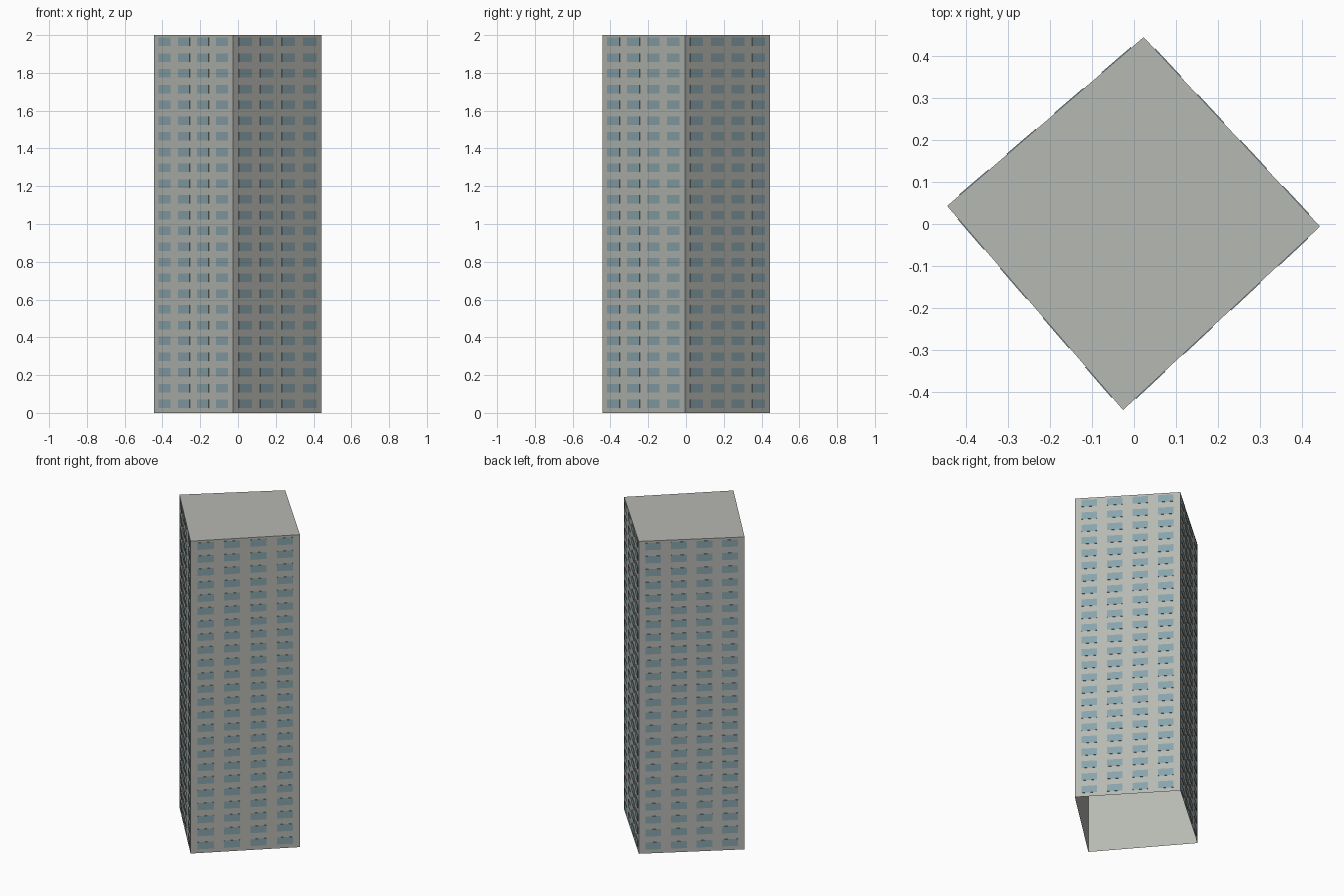
import bpy
import bmesh
from mathutils import Vector

cube = bpy.data.objects.get("Cube")
if cube:
    bpy.data.objects.remove(cube, do_unlink=True)

HEIGHT = 2.0
FLOORS, COLUMNS = 24, 4
CORNERS = [Vector(p) for p in ((-0.445, 0.043, 0), (-0.026, -0.443, 0),
                               (0.443, -0.006, 0), (0.023, 0.445, 0))]
UP = Vector((0, 0, 1))


def material(name, colour):
    mat = bpy.data.materials.new(name)
    mat.use_nodes = True
    mat.diffuse_color = (*colour, 1)
    bsdf = next(n for n in mat.node_tree.nodes if n.type == "BSDF_PRINCIPLED")
    bsdf.inputs["Base Color"].default_value = (*colour, 1)
    bsdf.inputs["Roughness"].default_value = 0.9
    return mat


def finish(bm, name, mat):
    mesh = bpy.data.meshes.new(name)
    bm.to_mesh(mesh)
    bm.free()
    mesh.materials.append(mat)
    obj = bpy.data.objects.new(name, mesh)
    bpy.context.collection.objects.link(obj)
    return obj


concrete = material("pale_concrete", (0.47, 0.48, 0.445))
glass = material("blue_grey_glass", (0.25, 0.37, 0.41))

# Tower shell: four walls and a flat roof, open underneath
bm = bmesh.new()
base = [bm.verts.new(c) for c in CORNERS]
top = [bm.verts.new(c + UP * HEIGHT) for c in CORNERS]
for i in range(4):
    j = (i + 1) % 4
    bm.faces.new((base[i], base[j], top[j], top[i]))
bm.faces.new(top)
finish(bm, "tower_shell", concrete)

# Window panes: thin plates in a regular grid on each wall
MARGIN, WIDTH, PITCH = 0.063, 0.149, 0.2417
SILL, PANE_HEIGHT, DEPTH = 0.025, 0.045, 0.002
for i, side in enumerate(("front_right", "front_left", "back_left", "back_right")):
    start = CORNERS[i]
    along = CORNERS[(i + 1) % 4] - start
    outward = along.cross(UP).normalized()
    bm = bmesh.new()
    for floor in range(FLOORS):
        z = SILL + floor * HEIGHT / FLOORS
        for column in range(COLUMNS):
            u = MARGIN + column * PITCH
            corners = [start + along * a + UP * h for a, h in
                       ((u, z), (u + WIDTH, z),
                        (u + WIDTH, z + PANE_HEIGHT), (u, z + PANE_HEIGHT))]
            inner = [bm.verts.new(c) for c in corners]
            outer = [bm.verts.new(c + outward * DEPTH) for c in corners]
            bm.faces.new(outer)
            for k in range(4):
                n = (k + 1) % 4
                bm.faces.new((inner[k], inner[n], outer[n], outer[k]))
    finish(bm, side + "_windows", glass)
